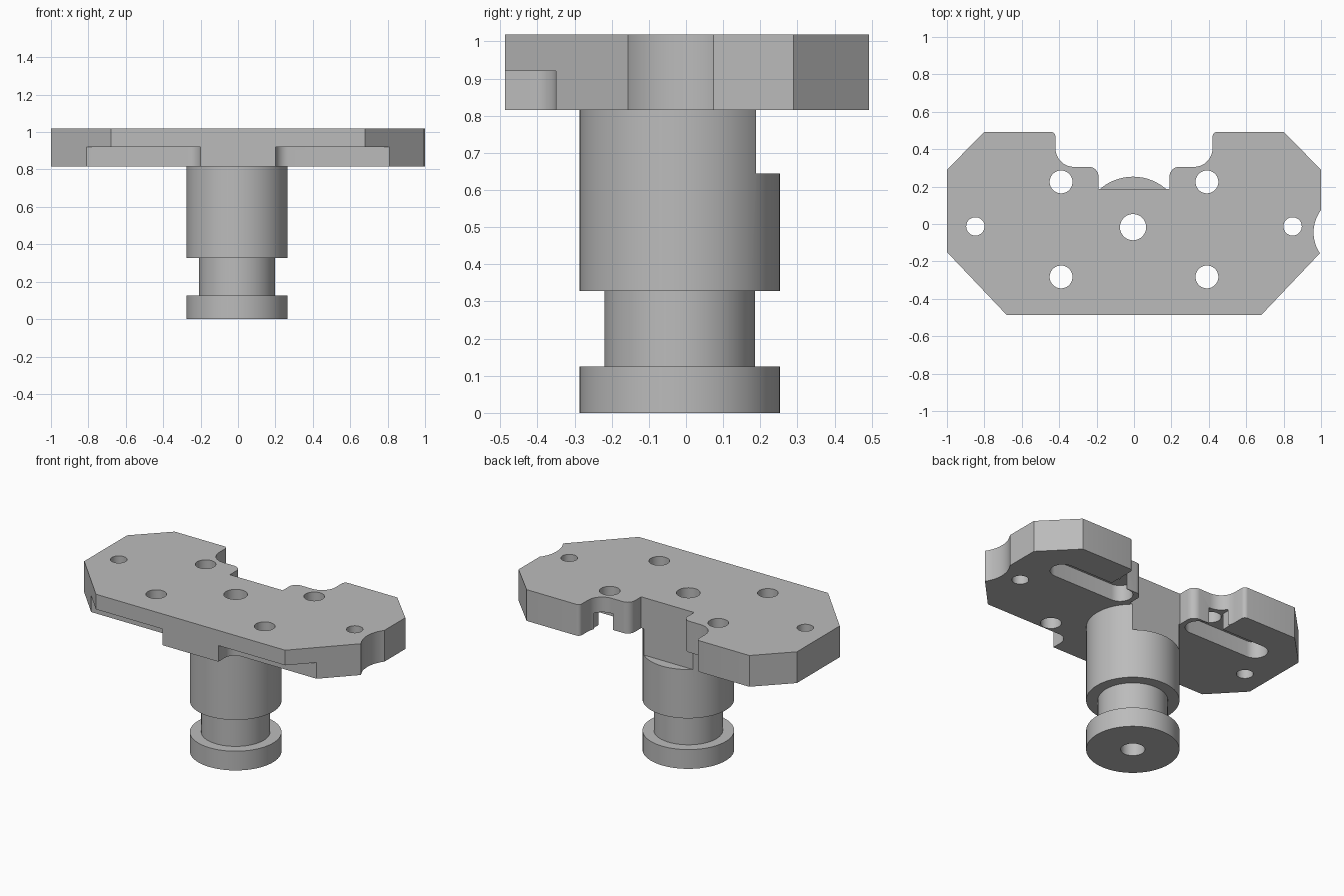
import bpy, bmesh
from math import cos, sin, pi, radians

cube = bpy.data.objects.get("Cube")
if cube:
    bpy.data.objects.remove(cube, do_unlink=True)

grey = bpy.data.materials.new("machined grey")
grey.use_nodes = True
grey.diffuse_color = (0.5, 0.5, 0.5, 1)
grey.node_tree.nodes["Principled BSDF"].inputs["Base Color"].default_value = (0.5, 0.5, 0.5, 1)

BOTTOM, STEP, TOP = 0.815, 0.92, 1.018
CX, CY = -0.005, -0.017


def arc(cx, cy, r, start, end, n=8):
    angles = [radians(start + (end - start) * i / n) for i in range(n + 1)]
    return [(cx + r * cos(a), cy + r * sin(a)) for a in angles]


def mirrored(points):
    return [(-x, y) for x, y in reversed(points)]


def prism(name, outline, z0, z1):
    """Extrude a closed outline between two heights."""
    bm = bmesh.new()
    face = bm.faces.new([bm.verts.new((x, y, z0)) for x, y in outline])
    grown = bmesh.ops.extrude_face_region(bm, geom=[face])["geom"]
    verts = [v for v in grown if isinstance(v, bmesh.types.BMVert)]
    bmesh.ops.translate(bm, verts=verts, vec=(0, 0, z1 - z0))
    bmesh.ops.recalc_face_normals(bm, faces=bm.faces)
    mesh = bpy.data.meshes.new(name)
    bm.to_mesh(mesh)
    bm.free()
    mesh.materials.append(grey)
    obj = bpy.data.objects.new(name, mesh)
    bpy.context.collection.objects.link(obj)
    return obj


def disc(name, x, y, r, z0, z1):
    return prism(name, arc(x, y, r, 0, 360, 64)[:-1], z0, z1)


def box(name, x0, x1, y0, y1, z0, z1):
    return prism(name, [(x0, y0), (x1, y0), (x1, y1), (x0, y1)], z0, z1)


def cut(obj, cutters):
    """Subtract each cutter, then discard it."""
    for cutter in cutters:
        cutter.hide_render = True
        mod = obj.modifiers.new("cut", "BOOLEAN")
        mod.operation, mod.solver, mod.object = "DIFFERENCE", "EXACT", cutter
    graph = bpy.context.evaluated_depsgraph_get()
    mesh = bpy.data.meshes.new_from_object(obj.evaluated_get(graph))
    obj.modifiers.clear()
    obj.data = mesh
    for cutter in cutters:
        bpy.data.objects.remove(cutter, do_unlink=True)


def bore(r=0.07):
    return disc("bore_cutter", CX, CY, r, -0.1, 1.2)


# Plate: chamfered outline with a stepped, filleted notch at the back
half = [(0.68, -0.487), (1, -0.15), (1, 0.29), (0.8, 0.493)]
half += arc(0.445, 0.468, 0.025, 90, 180, 4)
half += arc(0.32, 0.405, 0.1, 0, -90)
half += arc(0.24, 0.255, 0.05, 90, 180)
half += [(0.19, 0.188)]
plate = prism("plate", half + mirrored(half), BOTTOM, TOP)

# Side scallop, bores and through holes
cutters = [disc("scallop_cutter", 1.16, -0.045, 0.2, 0.7, 1.2), bore()]
for side in (-1, 1):
    for y in (0.225, -0.283):
        cutters.append(disc("hole_cutter", side * 0.39, y, 0.061, 0.7, 1.2))
    cutters.append(disc("pin_hole_cutter", side * 0.848, -0.013, 0.049, 0.7, 1.2))

# Underside slots, relief channels and front recesses
slot = arc(0.725, 0.225, 0.075, -90, 90, 16) + arc(0.295, 0.225, 0.075, 90, 270, 16)
recess = [(1.1, -0.6), (1.1, -0.35)] + arc(0.27, -0.42, 0.07, 90, 180) + [(0.2, -0.6)]
channel = [(0.31, 0.24), (0.42, 0.24), (0.42, 0.36), (0.31, 0.36)]
for shape in (slot, recess, channel):
    for outline in (shape, mirrored(shape)):
        cutters.append(prism("pocket_cutter", outline, 0.7, STEP))
cut(plate, cutters)

# Post: upper barrel with a flat at the back, neck and foot flange
barrel = disc("barrel", CX, CY, 0.27, 0.328, BOTTOM)
cut(barrel, [bore(), box("flat_cutter", -0.5, 0.5, 0.188, 0.6, 0.645, 1.2)])
neck = disc("neck", CX, CY, 0.203, 0.125, 0.328)
cut(neck, [bore()])
flange = disc("foot_flange", CX, CY, 0.27, 0, 0.125)
cut(flange, [bore()])

# Smooth curved walls, keep edges crisp
for obj in (plate, barrel, neck, flange):
    bpy.ops.object.select_all(action="DESELECT")
    obj.select_set(True)
    bpy.context.view_layer.objects.active = obj
    bpy.ops.object.shade_smooth_by_angle(angle=radians(30))
